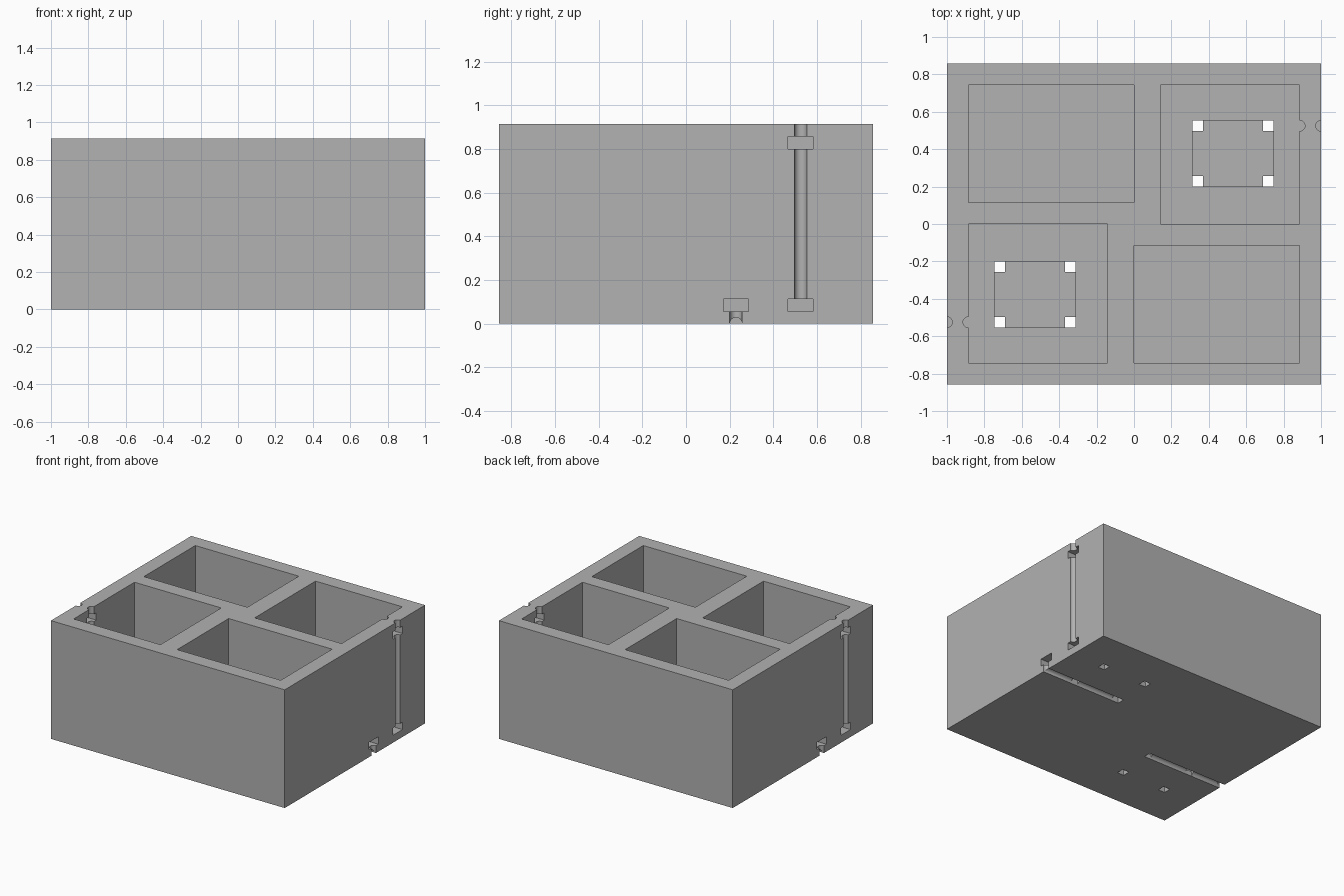
import bpy
import math

if "Cube" in bpy.data.objects:
    bpy.data.objects.remove(bpy.data.objects["Cube"])

U = 2 / 35                  # module: floor thickness, slot height, hole size
W, D, H = 2.0, 30 * U, 16 * U
R = U / 2                   # cable groove radius
WALL = 1 - 2 * U            # inner face of the side walls (x)

grey = bpy.data.materials.new("warm_concrete_grey")
grey.diffuse_color = (0.445, 0.445, 0.445, 1)
grey.use_nodes = True
grey.node_tree.nodes["Principled BSDF"].inputs["Base Color"].default_value = grey.diffuse_color


def box(name, x, y, z):
    """Axis-aligned box from (min, max) ranges."""
    bpy.ops.mesh.primitive_cube_add(
        size=1, location=[(r[0] + r[1]) / 2 for r in (x, y, z)])
    ob = bpy.context.object
    ob.name = name
    ob.scale = [r[1] - r[0] for r in (x, y, z)]
    bpy.ops.object.transform_apply(location=True, rotation=True, scale=True)
    return ob


def rod(name, start, length, axis):
    """Cylinder of groove radius running from start along x or z."""
    loc = list(start)
    loc["xyz".index(axis)] += length / 2
    rot = (0, math.pi / 2, 0) if axis == "x" else (0, 0, 0)
    bpy.ops.mesh.primitive_cylinder_add(
        vertices=32, radius=R, depth=length, location=loc, rotation=rot)
    ob = bpy.context.object
    ob.name = name
    bpy.ops.object.transform_apply(location=True, rotation=True, scale=True)
    return ob


def half_cutters():
    """All cuts of one half; the other half is the same turned 180 degrees."""
    cuts = [
        # two open compartments
        box("square_compartment", (0.143, WALL), (0, 0.743), (U, H + 0.1)),
        box("long_compartment", (0, WALL), (-0.743, -2 * U), (U, H + 0.1)),
        # shallow seat in the compartment floor
        box("floor_seat", (0.313, 0.746), (0.2, 0.554), (U - 0.02, 0.2)),
    ]
    # four square holes at the corners of the seat
    for x in (0.313, 0.746 - U):
        for y in (0.2, 0.554 - U):
            cuts.append(box("floor_hole", (x, x + U), (y, y + U), (-0.1, 0.1)))
    # slots through the side wall
    for y, z in ((0.525, H - 2 * U), (0.525, U), (0.229, U)):
        cuts.append(box("wall_slot", (WALL - 0.02, 1.1), (y - U, y + U), (z, z + U)))
    # vertical grooves outside and inside the wall
    for x in (1, WALL):
        cuts.append(rod("wall_groove", (x, 0.525, 1.5 * U), H, "z"))
    # short groove under the low slot, and groove along the underside
    cuts.append(rod("short_groove", (1, 0.229, -0.1), 0.1 + 1.5 * U, "z"))
    cuts.append(rod("underside_groove", (0.313, 0.229, 0), 0.8, "x"))
    return cuts


# solid block, then cut both halves
block = box("compartment_block", (-W / 2, W / 2), (-D / 2, D / 2), (0, H))
for turn in (0, math.pi):
    for cutter in half_cutters():
        cutter.rotation_euler.z = turn
        bpy.context.view_layer.update()
        mod = block.modifiers.new("cut", 'BOOLEAN')
        mod.operation = 'DIFFERENCE'
        mod.solver = 'EXACT'
        mod.object = cutter
        bpy.context.view_layer.objects.active = block
        bpy.ops.object.modifier_apply(modifier=mod.name)
        bpy.data.objects.remove(cutter)

# finish: one colour, smooth grooves with sharp edges
block.data.materials.clear()
block.data.materials.append(grey)
bpy.ops.object.select_all(action='DESELECT')
block.select_set(True)
bpy.context.view_layer.objects.active = block
bpy.ops.object.shade_smooth_by_angle(angle=math.radians(30))
